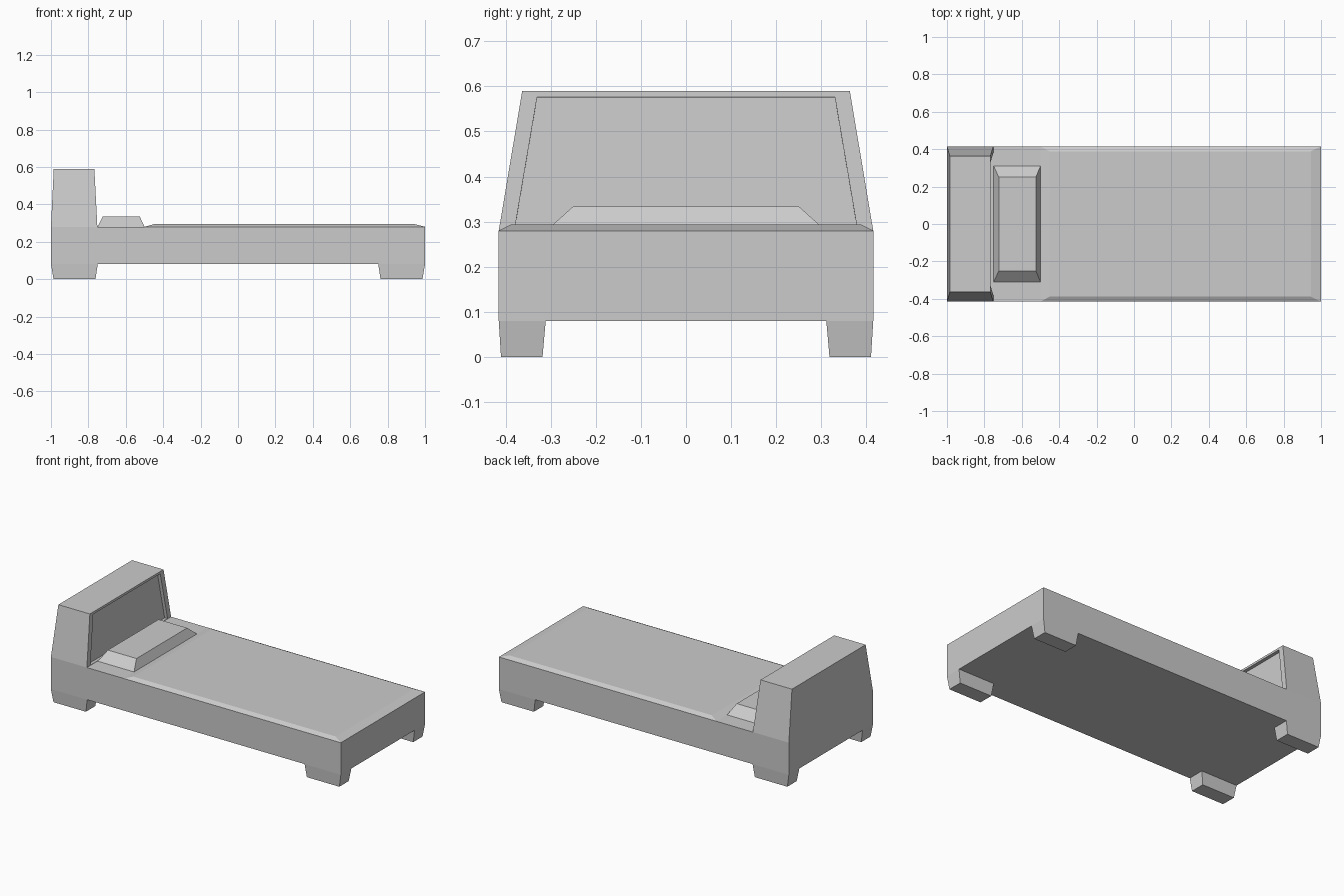
import bpy, bmesh
from mathutils import Vector

if "Cube" in bpy.data.objects:
    bpy.data.objects.remove(bpy.data.objects["Cube"])


def tapered_block(name, bottom, top, z0, z1):
    """Block lofted between two rectangles, each given as (x0, x1, y0, y1)."""
    bm = bmesh.new()
    rings = []
    for (x0, x1, y0, y1), z in ((bottom, z0), (top, z1)):
        rings.append([bm.verts.new((x, y, z))
                      for x, y in ((x0, y0), (x1, y0), (x1, y1), (x0, y1))])
    low, high = rings
    bm.faces.new(low[::-1])
    bm.faces.new(high)
    for i in range(4):
        j = (i + 1) % 4
        bm.faces.new((low[i], low[j], high[j], high[i]))
    bmesh.ops.recalc_face_normals(bm, faces=bm.faces[:])
    mesh = bpy.data.meshes.new(name)
    bm.to_mesh(mesh)
    bm.free()
    obj = bpy.data.objects.new(name, mesh)
    bpy.context.collection.objects.link(obj)
    return obj


# Bed frame
rect = (-1, 1, -0.415, 0.415)
tapered_block("bed_frame", rect, rect, 0.08, 0.28)

# Four tapered feet, mirrored from one corner
foot = tapered_block("feet", (0.762, 0.986, 0.318, 0.410),
                     (0.75, 1.0, 0.311, 0.415), 0.0, 0.08)
mirror = foot.modifiers.new("mirror", 'MIRROR')
mirror.use_axis = (True, True, False)

# Blanket with sloped edges
tapered_block("blanket", (-0.5, 1.0, -0.415, 0.415),
              (-0.45, 0.945, -0.388, 0.388), 0.28, 0.294)

# Pillow
tapered_block("pillow", (-0.75, -0.5, -0.31, 0.31),
              (-0.723, -0.525, -0.25, 0.25), 0.28, 0.334)

# Headboard with a shallow recessed panel facing the pillow
head = tapered_block("headboard", (-1.0, -0.752, -0.415, 0.415),
                     (-0.985, -0.768, -0.363, 0.363), 0.28, 0.59)
bm = bmesh.new()
bm.from_mesh(head.data)
front = max(bm.faces, key=lambda f: f.normal.x)
point, normal = front.calc_center_median(), front.normal.copy()
bmesh.ops.inset_region(bm, faces=[front], thickness=0.015)
for v in front.verts:
    upper = v.co.z > 0.4
    side = 1 if v.co.y > 0 else -1
    y, z = (0.33, 0.576) if upper else (0.38, 0.282)
    x = point.x - normal.z / normal.x * (z - point.z)
    v.co = Vector((x, side * y, z))
panel = bmesh.ops.extrude_discrete_faces(bm, faces=[front])["faces"][0]
bmesh.ops.translate(bm, verts=panel.verts[:], vec=normal * -0.02)
bm.to_mesh(head.data)
bm.free()
